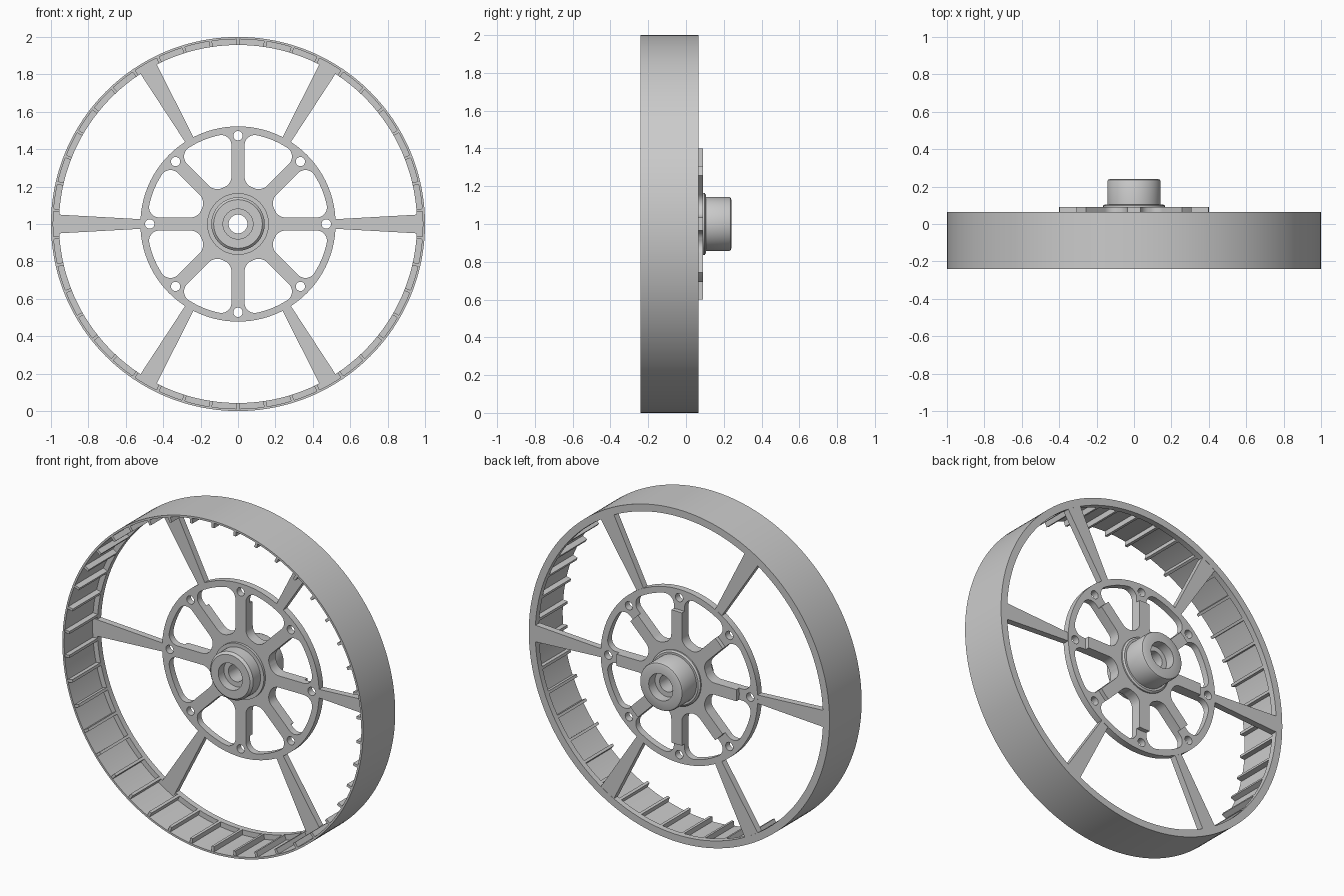
import bpy, bmesh
from math import sin, cos, pi, sqrt, atan2, radians

if "Cube" in bpy.data.objects:
    bpy.data.objects.remove(bpy.data.objects["Cube"])

BACK, FRONT = 0.065, -0.24      # rim faces along y
WEB = 0.025                     # front face of plate and spokes


def finish(obj):
    bpy.ops.object.select_all(action='DESELECT')
    obj.select_set(True)
    bpy.context.view_layer.objects.active = obj
    bpy.ops.object.shade_smooth_by_angle(angle=radians(30))


def arc(cx, cy, r, a0, a1, n):
    return [(cx + r * cos(a0 + (a1 - a0) * i / n), cy + r * sin(a0 + (a1 - a0) * i / n))
            for i in range(n + 1)]


def circle(r, n, cx=0, cy=0):
    return arc(cx, cy, r, 0, 2 * pi, n)[:-1]


def turn(pts, a):
    return [(x * cos(a) - y * sin(a), x * sin(a) + y * cos(a)) for x, y in pts]


def extrude(name, loops, y0, y1):
    """Filled xz outline with holes, extruded from y0 to y1 around the axle."""
    cu = bpy.data.curves.new(name, 'CURVE')
    cu.dimensions = '2D'
    cu.fill_mode = 'BOTH'
    cu.extrude = (y1 - y0) / 2
    for pts in loops:
        s = cu.splines.new('POLY')
        s.points.add(len(pts) - 1)
        for p, (x, y) in zip(s.points, pts):
            p.co = (x, y, 0, 1)
        s.use_cyclic_u = True
    tmp = bpy.data.objects.new(name + "_curve", cu)
    bpy.context.collection.objects.link(tmp)
    bpy.context.view_layer.update()
    me = bpy.data.meshes.new_from_object(tmp.evaluated_get(bpy.context.evaluated_depsgraph_get()))
    bpy.data.objects.remove(tmp)
    bm = bmesh.new()
    bm.from_mesh(me)
    bmesh.ops.remove_doubles(bm, verts=bm.verts, dist=1e-5)
    bmesh.ops.recalc_face_normals(bm, faces=bm.faces)
    bm.to_mesh(me)
    bm.free()
    obj = bpy.data.objects.new(name, me)
    bpy.context.collection.objects.link(obj)
    obj.rotation_euler = (pi / 2, 0, 0)
    obj.location = (0, (y0 + y1) / 2, 1)
    finish(obj)
    return obj


def lathe(name, profile, steps=64):
    """Closed (radius, y) profile turned around the axle."""
    bm = bmesh.new()
    rings = [[bm.verts.new((r * cos(2 * pi * i / steps), y, r * sin(2 * pi * i / steps)))
              for i in range(steps)] for r, y in profile]
    for a, b in zip(rings, rings[1:] + rings[:1]):
        for i in range(steps):
            j = (i + 1) % steps
            bm.faces.new((a[i], a[j], b[j], b[i]))
    bmesh.ops.recalc_face_normals(bm, faces=bm.faces)
    me = bpy.data.meshes.new(name)
    bm.to_mesh(me)
    bm.free()
    obj = bpy.data.objects.new(name, me)
    bpy.context.collection.objects.link(obj)
    obj.location.z = 1
    finish(obj)


# Rim: thin shell with an inward flange at the back
lathe("rim", [(1.0, FRONT), (1.0, BACK), (0.957, BACK), (0.957, WEB + 0.005),
              (0.988, WEB + 0.005), (0.988, FRONT)], 168)

# Short stiffening ribs inside the rim
rib = [(0.957, -0.008), (0.993, -0.008), (0.993, 0.008), (0.957, 0.008)]
for i in range(42):
    extrude(f"rim_rib_{i + 1}", [turn(rib, pi / 2 + 2 * pi * i / 42)], FRONT + 0.002, WEB + 0.01)

# Six spokes widening towards the rim
spoke = [(0.51, -0.025), (0.975, -0.051), (0.975, 0.051), (0.51, 0.025)]
for i in range(6):
    extrude(f"spoke_{i + 1}", [turn(spoke, i * pi / 3)], WEB, BACK - 0.001)

# Rounded opening between two arms of the hub plate
HALF, R_IN, R_OUT, F_IN, F_OUT = 0.035, 0.21, 0.485, 0.062, 0.055
vi, vo = HALF + F_IN, HALF + F_OUT
ui, uo = sqrt((R_IN + F_IN) ** 2 - vi ** 2), sqrt((R_OUT - F_OUT) ** 2 - vo ** 2)
ti, to = atan2(vi, ui), atan2(vo, uo)


def mirrored(pts):
    return [(y, x) for x, y in turn(pts[::-1], pi / 4)]


def across(pts):
    """Mirror a path over the 22.5 degree bisector."""
    c = cos(pi / 4)
    return [(c * (x + y), c * (x - y)) for x, y in pts[::-1]]


inner = arc(ui, vi, F_IN, ti - pi, -pi / 2, 8)
outer = arc(uo, vo, F_OUT, -pi / 2, to, 10)
rim_arc = arc(0, 0, R_OUT, to, pi / 4 - to, 8)[1:-1]
hub_arc = arc(0, 0, R_IN, pi / 4 - ti, ti, 4)[1:-1]
opening = inner + outer + rim_arc + across(outer) + across(inner) + hub_arc

# Hub plate with openings and bolt holes
loops = [circle(0.522, 96), circle(0.11, 32)]
for i in range(8):
    a = i * pi / 4
    loops.append(turn(opening, a))
    loops.append(circle(0.025, 24, 0.472 * cos(a), 0.472 * sin(a)))
extrude("hub_plate", loops, WEB, BACK)

# Raised star-shaped pad on the back of the plate
tip = sqrt(0.4 ** 2 - HALF ** 2)
side = [(tip, HALF)] + inner[::-1]
star = []
for i in range(8):
    star += turn([(0.4, 0)] + side + hub_arc[::-1] + across(side), i * pi / 4)
extrude("hub_pad", [star, circle(0.11, 32)], BACK - 0.002, 0.09)

# Hub boss with collars, chamfered ends and a counterbored axle hole
lathe("hub", [(0.05, 0.18), (0.08, 0.18), (0.08, 0.24), (0.13, 0.24), (0.139, 0.236),
              (0.143, 0.227), (0.143, 0.105), (0.155, 0.105), (0.165, 0.098), (0.165, 0.01),
              (0.143, 0.01), (0.143, -0.06), (0.13, -0.073),
              (0.08, -0.073), (0.08, -0.02), (0.05, -0.02)])
